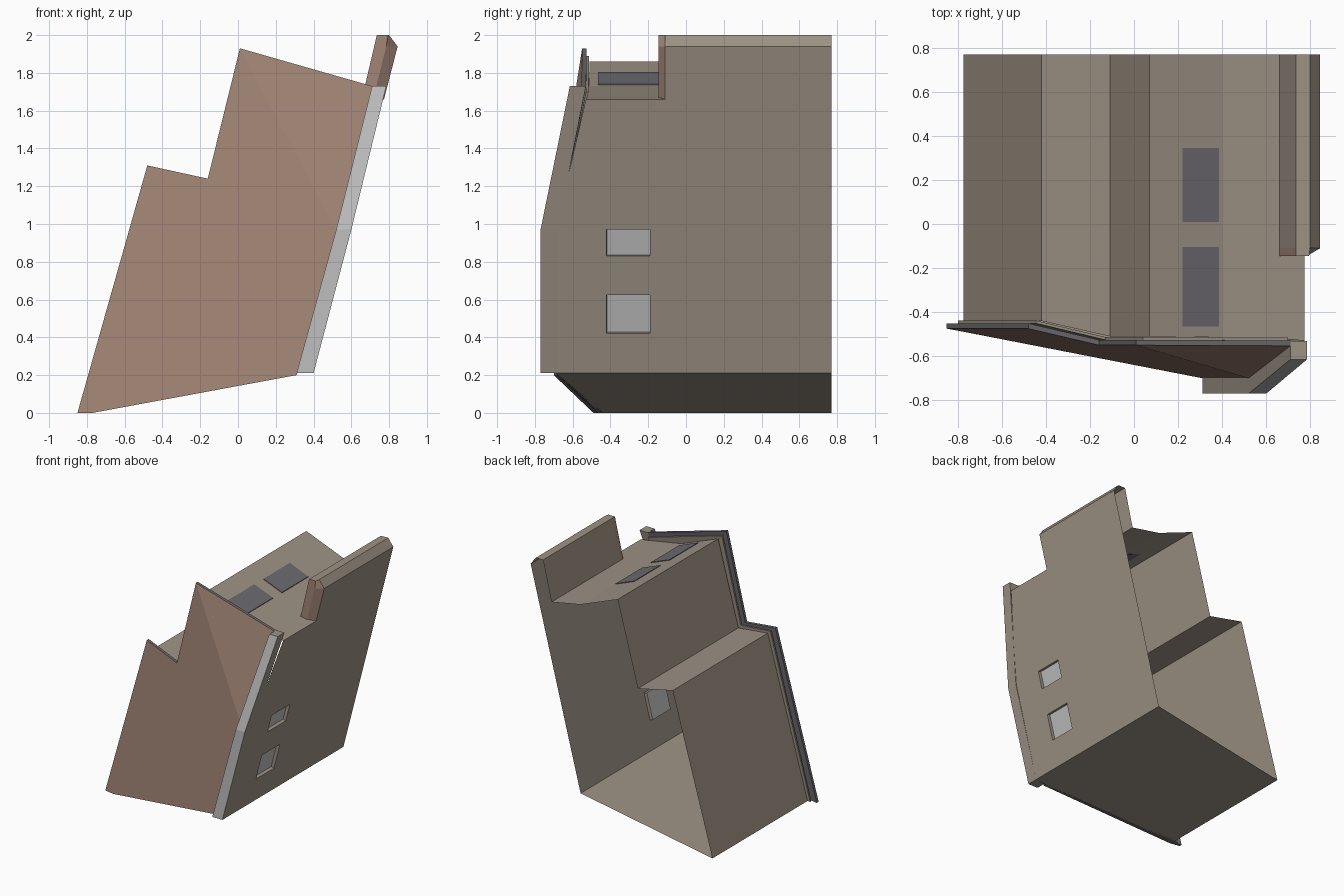
import bpy, bmesh

if "Cube" in bpy.data.objects:
    bpy.data.objects.remove(bpy.data.objects["Cube"])

def mat(name, r, g, b):
    m = bpy.data.materials.new(name)
    m.diffuse_color = (r, g, b, 1)
    m.use_nodes = True
    m.node_tree.nodes["Principled BSDF"].inputs["Base Color"].default_value = m.diffuse_color
    return m

TAN = mat("tan_plaster", 0.34, 0.29, 0.235)
BRICK = mat("brick_brown", 0.36, 0.235, 0.18)
GREY = mat("light_grey", 0.52, 0.52, 0.52)
SLATE = mat("slate_grey", 0.15, 0.145, 0.16)

BACK = 0.77

def make(name, verts, faces, mats, rule=None, recalc=False):
    """Mesh from points and faces; rule(normal) picks the material slot."""
    me = bpy.data.meshes.new(name)
    me.from_pydata(verts, [], faces)
    if recalc:
        bm = bmesh.new()
        bm.from_mesh(me)
        bmesh.ops.recalc_face_normals(bm, faces=bm.faces)
        bm.to_mesh(me)
        bm.free()
    for m in mats:
        me.materials.append(m)
    me.update()
    if rule:
        for p in me.polygons:
            p.material_index = rule(p.normal)
    ob = bpy.data.objects.new(name, me)
    bpy.context.collection.objects.link(ob)
    return ob

def sweep(name, pts, back, m):
    """Open sheet: profile (x, front y, z) swept back to a y position."""
    n = len(pts)
    verts = list(pts) + [(x, back, z) for x, y, z in pts]
    faces = [(i, i + 1, n + i + 1, n + i) for i in range(n - 1)]
    return make(name, verts, faces, [m])

def loft(name, rings, caps, mats, rule=None):
    """Closed solid through rings of equal length."""
    n = len(rings[0])
    verts = [p for r in rings for p in r]
    last = n * (len(rings) - 1)
    faces = [(k * n + i, k * n + (i + 1) % n, (k + 1) * n + (i + 1) % n, (k + 1) * n + i)
             for k in range(len(rings) - 1) for i in range(n)]
    for c in caps:
        faces.append(tuple(c))
        faces.append(tuple(last + i for i in reversed(c)))
    return make(name, verts, faces, mats, rule, recalc=True)

def shift(pts, dy):
    return [(x, y + dy, z) for x, y, z in pts]

# Leaning building shell, open at the back: floor, left walls and roofs
sweep("house_shell", [(0.40, -0.69, 0.21), (-0.775, -0.44, 0.0), (-0.42, -0.44, 1.257),
                      (-0.11, -0.51, 1.19), (0.07, -0.51, 1.86), (0.40, -0.515, 1.73),
                      (0.66, -0.52, 1.681)], BACK, TAN)
sweep("roof_edge", [(0.66, -0.52, 1.681), (0.773, -0.53, 1.66)], -0.11, TAN)
sweep("parapet", [(0.66, -0.11, 1.681), (0.735, -0.11, 2.0), (0.80, -0.11, 2.0),
                  (0.845, -0.11, 1.94)], BACK, TAN)

# Right wall with two recessed windows
def wall_x(z):
    return 0.40 + (z - 0.21) * 0.2572

outline = [(0.77, 0.21), (0.77, 1.94), (-0.11, 1.94), (-0.11, 1.66),
           (-0.53, 1.66), (-0.69, 0.97), (-0.69, 0.21)]
wall = make("right_wall", [(wall_x(z), y, z) for y, z in outline],
            [tuple(range(len(outline)))], [TAN, GREY])
bm = bmesh.new()
bm.from_mesh(wall.data)
cuts = [((0, y, 0), (0, 1, 0)) for y in (-0.42, -0.19, -0.11)]
cuts += [((0, 0, z), (0, 0, 1)) for z in (0.42, 0.625, 0.83, 0.97, 1.66)]
for co, no in cuts:
    bmesh.ops.bisect_plane(bm, geom=bm.verts[:] + bm.edges[:] + bm.faces[:],
                           plane_co=co, plane_no=no)
panes = []
for f in bm.faces:
    c = f.calc_center_median()
    if -0.42 < c.y < -0.19 and (0.42 < c.z < 0.625 or 0.83 < c.z < 0.97):
        panes.append(f)
bmesh.ops.inset_individual(bm, faces=panes, thickness=0.001, depth=-0.025)
for f in panes:
    f.material_index = 1
bm.to_mesh(wall.data)
bm.free()

# Brick end of the parapet, chamfered on its outer corner
loft("parapet_end", [
    [(0.66, -0.105, 1.68), (0.735, -0.105, 2.0), (0.80, -0.105, 2.0),
     (0.845, -0.11, 1.94), (0.773, -0.11, 1.66)],
    [(0.66, -0.145, 1.68), (0.735, -0.145, 2.0), (0.795, -0.145, 2.0),
     (0.785, -0.145, 1.94), (0.715, -0.145, 1.66)]],
    [range(5)], [BRICK, TAN], lambda n: 1 if n.z > 0.8 else 0)

# Stepped false front: brick face with slate edges, and a trim behind it
front = [(-0.85, -0.475, 0.0), (-0.77, -0.49, 0.0), (0.31, -0.70, 0.20), (0.52, -0.70, 0.97),
         (0.71, -0.553, 1.73), (0.01, -0.55, 1.93), (-0.16, -0.55, 1.24), (-0.48, -0.475, 1.31)]
caps = [(0, 1, 2, 3, 5, 6, 7), (3, 4, 5)]
loft("front_panel", [front, shift(front, 0.024)], caps, [SLATE, BRICK],
     lambda n: 1 if n.y < -0.7 else 0)
trim = [(-0.80, -0.451, 0.0), (-0.77, -0.457, 0.0), (0.31, -0.676, 0.20), (0.52, -0.676, 0.97),
        (0.70, -0.529, 1.70), (0.04, -0.526, 1.89), (-0.13, -0.526, 1.215), (-0.445, -0.451, 1.28)]
loft("front_trim", [trim, shift(trim, 0.013)], caps, [TAN])

# Corner pillar, bent back above mid height, grey on its front
def ring(x0, x1, y0, y1, z):
    return [(x0, y0, z), (x1, y0, z), (x1, y1, z), (x0, y1, z)]

loft("corner_pillar", [ring(0.31, 0.40, -0.77, -0.68, 0.21), ring(0.52, 0.60, -0.77, -0.68, 0.97),
                       ring(0.71, 0.785, -0.615, -0.53, 1.73)],
     [range(4)], [TAN, GREY], lambda n: 1 if n.y < -0.7 else 0)

# Two slate skylights lying on the upper roof slope
for i, (y0, y1) in enumerate([(-0.465, -0.105), (0.01, 0.345)]):
    lo = [(0.22, y0, 1.800), (0.385, y0, 1.735), (0.385, y1, 1.735), (0.22, y1, 1.800)]
    hi = [(x, y, z + 0.006) for x, y, z in lo]
    loft("skylight_%d" % (i + 1), [lo, hi], [range(4)], [SLATE])
